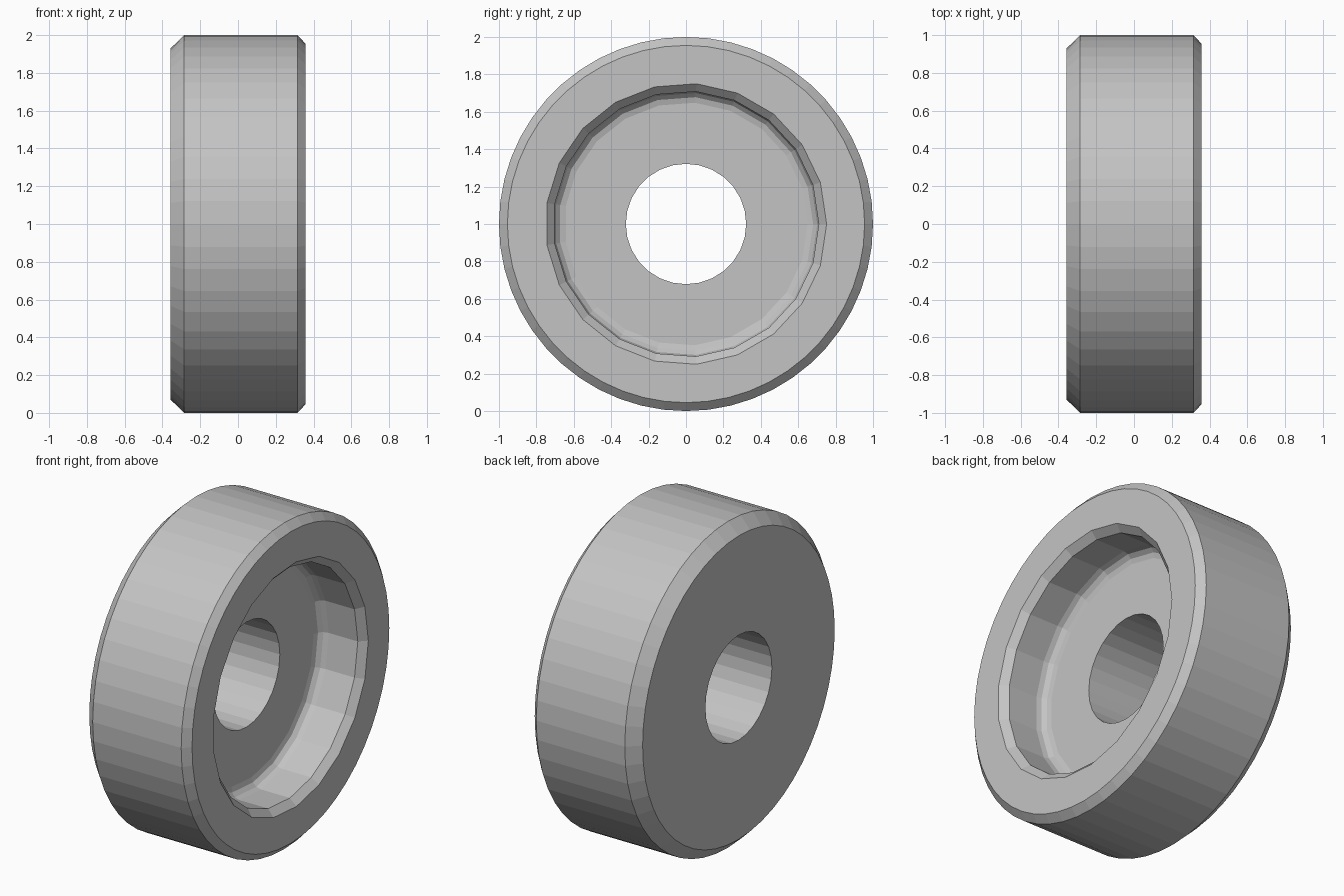
import bpy, bmesh, math

cube = bpy.data.objects.get("Cube")
if cube:
    bpy.data.objects.remove(cube, do_unlink=True)

grey = bpy.data.materials.new("plain grey")
grey.use_nodes = True
colour = (0.55, 0.55, 0.55, 1)
grey.diffuse_color = colour
grey.node_tree.nodes["Principled BSDF"].inputs["Base Color"].default_value = colour


def lathe(name, profile, sides):
    """Closed solid turned around the x axis from (x, radius) pairs."""
    bm = bmesh.new()
    rings = []
    for x, r in profile:
        angles = [math.tau * i / sides for i in range(sides)]
        rings.append([bm.verts.new((x, r * math.cos(a), 1 + r * math.sin(a))) for a in angles])
    for a, b in zip(rings, rings[1:]):
        for i in range(sides):
            j = (i + 1) % sides
            bm.faces.new((a[i], a[j], b[j], b[i]))
    bm.faces.new(rings[0])
    bm.faces.new(rings[-1])
    bmesh.ops.recalc_face_normals(bm, faces=bm.faces)
    mesh = bpy.data.meshes.new(name)
    bm.to_mesh(mesh)
    bm.free()
    mesh.materials.append(grey)
    obj = bpy.data.objects.new(name, mesh)
    bpy.context.collection.objects.link(obj)
    return obj


# Wheel body with a wide chamfer on one rim and a narrow one on the other
half = 0.357
wheel = lathe("wheel_body", [(-half, 0.93), (-0.285, 1), (0.315, 1), (half, 0.955)], 52)

# Recess: rounded floor corner, straight wall, chamfered lip
floor_x, wall_r, fillet = 0.058, 0.71, 0.06
corner = []
for k in range(4):
    t = math.pi / 2 * k / 3
    corner.append((floor_x + fillet * (1 - math.cos(t)), wall_r - fillet * (1 - math.sin(t))))
recess = lathe("recess_cutter", corner + [(0.315, wall_r), (half, 0.752), (0.45, 0.752)], 21)

# Axle hole right through
hole = lathe("axle_hole_cutter", [(-0.5, 0.322), (0.5, 0.322)], 28)

bpy.context.view_layer.objects.active = wheel
for cutter in (recess, hole):
    cut = wheel.modifiers.new(cutter.name, 'BOOLEAN')
    cut.operation = 'DIFFERENCE'
    cut.solver = 'EXACT'
    cut.object = cutter
    bpy.ops.object.modifier_apply(modifier=cut.name)
    bpy.data.objects.remove(cutter, do_unlink=True)
